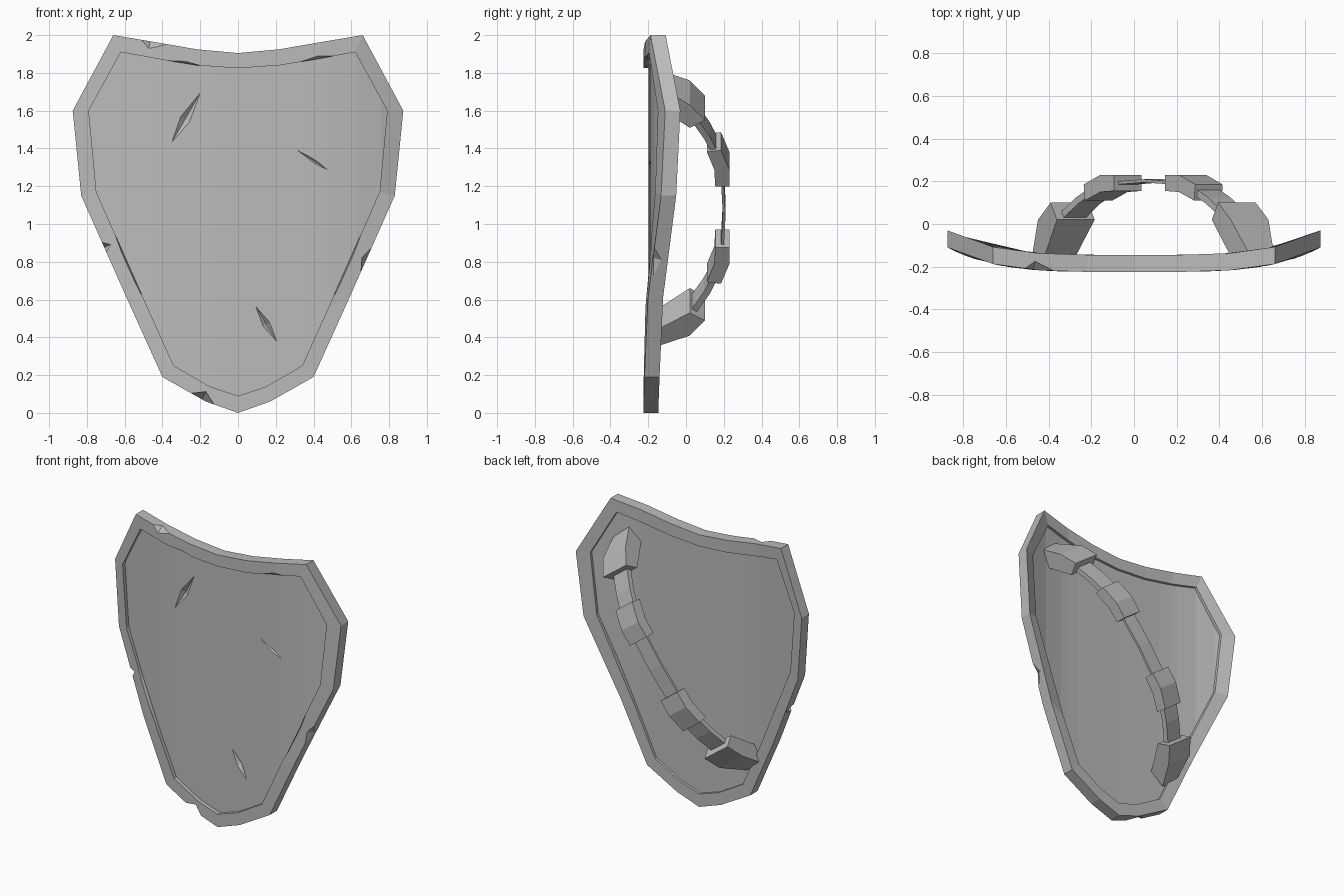
import bpy, bmesh, math
from mathutils import Matrix, Vector

if "Cube" in bpy.data.objects:
    bpy.data.objects.remove(bpy.data.objects["Cube"])

grey = bpy.data.materials.new("stone_grey")
grey.use_nodes = True
COLOR = (0.5, 0.5, 0.5, 1)
grey.diffuse_color = COLOR
grey.node_tree.nodes["Principled BSDF"].inputs["Base Color"].default_value = COLOR


def make_object(name, bm):
    bmesh.ops.recalc_face_normals(bm, faces=bm.faces)
    mesh = bpy.data.meshes.new(name)
    bm.to_mesh(mesh)
    bm.free()
    mesh.materials.append(grey)
    obj = bpy.data.objects.new(name, mesh)
    bpy.context.collection.objects.link(obj)
    return obj


def bow(x):
    """Backward sweep of the shield towards its sides."""
    return 0.115 * (abs(x) / 0.875) ** 4


def mirrored(half):
    return half + [(-x, z) for x, z in reversed(half) if x > 0]


# Half outlines (x, z) from top centre down to the tip
OUTER = [(0, 1.905), (0.22, 1.925), (0.45, 1.965), (0.66, 2), (0.875, 1.6),
         (0.83, 1.15), (0.59, 0.61), (0.4, 0.19), (0.17, 0.06), (0, 0)]
INNER = [(0, 1.825), (0.22, 1.84), (0.43, 1.875), (0.62, 1.91), (0.79, 1.6),
         (0.75, 1.17), (0.48, 0.56), (0.34, 0.25), (0.15, 0.14), (0, 0.09)]


def build_rim():
    bm = bmesh.new()
    rings = []
    for outline, y in ((OUTER, -0.225), (INNER, -0.225), (INNER, -0.145), (OUTER, -0.145)):
        rings.append([bm.verts.new((x, y + bow(x), z)) for x, z in mirrored(outline)])
    count = len(rings[0])
    for a, b in zip(rings, rings[1:] + rings[:1]):
        for i in range(count):
            j = (i + 1) % count
            bm.faces.new((a[i], a[j], b[j], b[i]))
    return make_object("shield_rim", bm)


def build_panel():
    bm = bmesh.new()
    bm.faces.new([bm.verts.new((x * 1.01, 0, 1 + (z - 1) * 1.01)) for x, z in mirrored(INNER)])
    # vertical strips let the plate follow the bow
    for x, _ in mirrored(INNER):
        bmesh.ops.bisect_plane(bm, geom=bm.verts[:] + bm.edges[:] + bm.faces[:],
                               plane_co=(x * 1.01, 0, 0), plane_no=(1, 0, 0), dist=0.001)
    for v in bm.verts:
        v.co.y = -0.198 + bow(v.co.x)
    back = bmesh.ops.extrude_face_region(bm, geom=bm.faces[:], use_keep_orig=True)
    for v in back["geom"]:
        if isinstance(v, bmesh.types.BMVert):
            v.co.y += 0.035
    return make_object("shield_panel", bm)


def build_chips(name, chips):
    """Diamond cutters: centre, half length, half width, half depth, angle in degrees."""
    bm = bmesh.new()
    for (x, z), depth_y, size, angle in chips:
        length, width, depth = size
        place = (Matrix.Translation((x, depth_y + bow(x), z))
                 @ Matrix.Rotation(-math.radians(angle), 4, 'Y')
                 @ Matrix.Diagonal((length, depth, width, 1)))
        bmesh.ops.create_uvsphere(bm, u_segments=4, v_segments=2, radius=1, matrix=place)
    cutter = make_object(name, bm)
    cutter.hide_render = True
    return cutter


def carve(target, cutter):
    mod = target.modifiers.new("battle_damage", 'BOOLEAN')
    mod.operation = 'DIFFERENCE'
    mod.solver = 'EXACT'
    mod.object = cutter
    bpy.context.view_layer.update()
    bpy.context.view_layer.objects.active = target
    bpy.ops.object.modifier_apply(modifier=mod.name)
    bpy.data.objects.remove(cutter)


rim = build_rim()
panel = build_panel()

# Chips along the rim
carve(rim, build_chips("rim_chips", [
    ((-0.72, 0.87), -0.21, (0.07, 0.04, 0.08), 25),
    ((0.7, 0.8), -0.22, (0.16, 0.05, 0.08), 65),
    ((-0.19, 0.07), -0.22, (0.08, 0.05, 0.07), -25),
    ((-0.46, 1.98), -0.23, (0.1, 0.06, 0.06), -15),
    ((-0.28, 1.845), -0.23, (0.18, 0.02, 0.03), -10),
    ((0.43, 1.87), -0.23, (0.18, 0.025, 0.03), 12),
    ((-0.61, 0.85), -0.23, (0.33, 0.012, 0.03), -66),
    ((0.61, 0.85), -0.23, (0.33, 0.012, 0.03), 66),
]))

# Slashes cut into the front of the plate
carve(panel, build_chips("slashes", [
    ((-0.28, 1.555), -0.2, (0.167, 0.03, 0.025), 60),
    ((0.415, 1.325), -0.2, (0.14, 0.01, 0.012), -33),
    ((0.15, 0.47), -0.2, (0.118, 0.022, 0.025), -59),
]))

# Arm strap runs diagonally across the back
ORIGIN = Vector((0.09, 0, 1.085))
ALONG = Vector((0.595, 0, 0.803))
ACROSS = Vector((0.803, 0, -0.595))


def strap_part(name, profile, side):
    """Prism from a profile of (distance along, y, half width)."""
    bm = bmesh.new()
    loops = []
    for sign in (-1, 1):
        loops.append([bm.verts.new(ORIGIN + ALONG * s * side + Vector((0, y, 0)) + ACROSS * w * sign)
                      for s, y, w in profile])
        bm.faces.new(loops[-1])
    count = len(profile)
    for i in range(count):
        j = (i + 1) % count
        bm.faces.new((loops[0][i], loops[0][j], loops[1][j], loops[1][i]))
    return make_object(name, bm)


def band(path, width, thick):
    return ([(s, y, width) for s, y in path]
            + [(s - thick * 0.5, y - thick, width) for s, y in reversed(path)])


PADS = [(0.2, 0.155, 0.08), (0.2, 0.23, 0.08), (0.31, 0.23, 0.08),
        (0.44, 0.185, 0.08), (0.43, 0.11, 0.08), (0.31, 0.15, 0.08)]
ANCHOR = [(0.61, 0.02, 0.11), (0.66, 0.1, 0.11), (0.76, 0.02, 0.11),
          (0.86, -0.15, 0.07), (0.74, -0.16, 0.09)]
STRAP = band([(0.4, 0.175), (0.52, 0.125), (0.65, 0.05)], 0.065, 0.03)

for label, side in (("upper", 1), ("lower", -1)):
    strap_part(label + "_strap", STRAP, side)
    strap_part(label + "_pad", PADS, side)
    strap_part(label + "_anchor", ANCHOR, side)
strap_part("grip", [(-0.22, 0.2, 0.055), (0, 0.21, 0.055), (0.22, 0.2, 0.055),
                    (0.22, 0.185, 0.055), (0, 0.195, 0.055), (-0.22, 0.185, 0.055)], 1)
